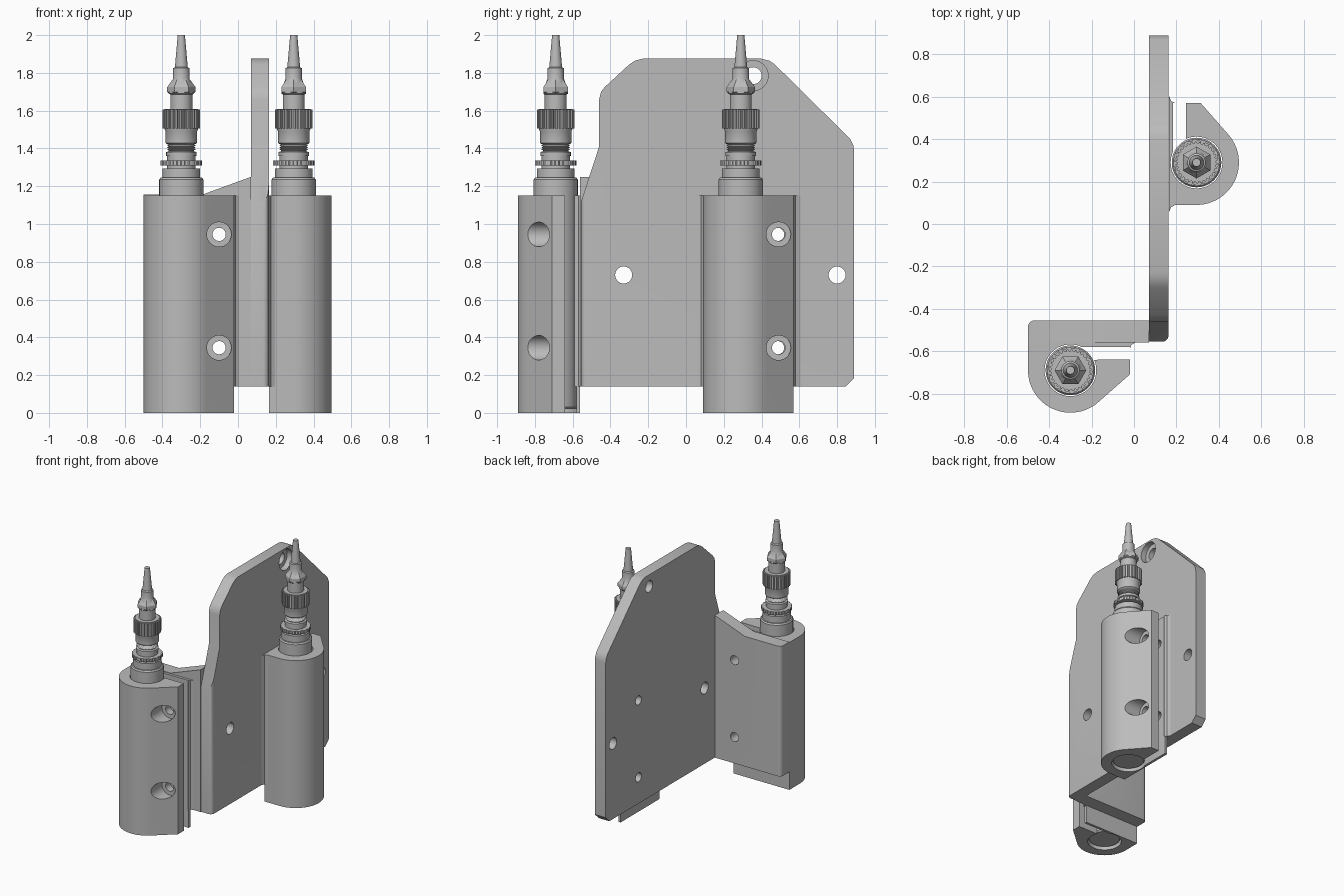
import bpy, bmesh, math
from mathutils import Matrix, Vector

old = bpy.data.objects.get("Cube")
if old:
    bpy.data.objects.remove(old, do_unlink=True)

grey = bpy.data.materials.new("machined grey")
grey.use_nodes = True
GREY = (0.5, 0.5, 0.5, 1)
grey.diffuse_color = GREY
grey.node_tree.nodes["Principled BSDF"].inputs["Base Color"].default_value = GREY


def finish(bm, name, matrix=None):
    bmesh.ops.recalc_face_normals(bm, faces=bm.faces[:])
    mesh = bpy.data.meshes.new(name)
    bm.to_mesh(mesh)
    bm.free()
    mesh.materials.append(grey)
    obj = bpy.data.objects.new(name, mesh)
    bpy.context.scene.collection.objects.link(obj)
    if matrix:
        obj.matrix_world = matrix
    return obj


def smooth(obj):
    bpy.ops.object.select_all(action='DESELECT')
    obj.select_set(True)
    bpy.context.view_layer.objects.active = obj
    bpy.ops.object.shade_smooth_by_angle(angle=math.radians(30))


def prism(name, points, axis, lo, hi, matrix=None, round_edge=None, radius=0.03):
    """Extrude a 2D outline along an axis; optionally round edges picked by a rule."""
    place = {'X': lambda a, b, d: (d, a, b), 'Y': lambda a, b, d: (a, d, b),
             'Z': lambda a, b, d: (a, b, d)}[axis]
    bm = bmesh.new()
    face = bm.faces.new([bm.verts.new(place(a, b, lo)) for a, b in points])
    ext = bmesh.ops.extrude_face_region(bm, geom=[face])
    new = [v for v in ext["geom"] if isinstance(v, bmesh.types.BMVert)]
    bmesh.ops.translate(bm, verts=new, vec=Vector(place(0, 0, hi - lo)))
    if round_edge:
        edges = [e for e in bm.edges if all(round_edge(v.co) for v in e.verts)]
        bmesh.ops.bevel(bm, geom=edges, offset=radius, segments=6, profile=0.5,
                        affect='EDGES')
    return finish(bm, name, matrix)


def rod_cutter(radius, centre, axis, length):
    bm = bmesh.new()
    bmesh.ops.create_cone(bm, cap_ends=True, segments=32, radius1=radius,
                          radius2=radius, depth=length)
    turn = Matrix.Rotation(math.pi / 2, 4, 'Y' if axis == 'X' else 'X')
    bmesh.ops.transform(bm, matrix=Matrix.Translation(centre) @ turn, verts=bm.verts[:])
    obj = finish(bm, "cutter")
    obj.hide_render = True
    return obj


def drill(obj, cutters):
    bpy.context.view_layer.objects.active = obj
    for c in cutters:
        mod = obj.modifiers.new("hole", 'BOOLEAN')
        mod.object, mod.operation, mod.solver = c, 'DIFFERENCE', 'EXACT'
        bpy.ops.object.modifier_apply(modifier=mod.name)
    for c in cutters:
        bpy.data.objects.remove(c, do_unlink=True)
    smooth(obj)


def arc(radius, start, end, steps):
    angles = [math.radians(start + (end - start) * i / steps) for i in range(steps + 1)]
    return [(radius * math.cos(a), radius * math.sin(a)) for a in angles]


def lathe(name, profile, matrix, sides=48):
    bm = bmesh.new()
    rings = [[bm.verts.new((r * math.cos(math.tau * i / sides),
                            r * math.sin(math.tau * i / sides), z)) for i in range(sides)]
             for r, z in profile]
    for a, b in zip(rings, rings[1:]):
        for i in range(sides):
            j = (i + 1) % sides
            bm.faces.new((a[i], a[j], b[j], b[i]))
    bm.faces.new(rings[0])
    bm.faces.new(rings[-1])
    obj = finish(bm, name, matrix)
    smooth(obj)
    return obj


def toothed_ring(name, radius, depth, teeth, lo, hi, matrix):
    outline = []
    for i in range(teeth * 4):
        r = radius if i % 4 < 2 else radius - depth
        a = math.tau * (i + 0.5 * (i % 2)) / (teeth * 4)
        outline.append((r * math.cos(a), r * math.sin(a)))
    return prism(name, outline, 'Z', lo, hi, matrix)


HOLE_HEIGHTS = (0.345, 0.945)
BOTTOM = 0.14

# Upright mounting plate with its rounded bend edge
plate_outline = [(-0.555, BOTTOM), (0.845, BOTTOM), (0.89, 0.185), (0.89, 1.39),
                 (0.885, 1.42), (0.87, 1.45), (0.47, 1.845), (0.44, 1.865), (0.4, 1.875),
                 (-0.23, 1.875), (-0.27, 1.865), (-0.3, 1.845), (-0.43, 1.725),
                 (-0.45, 1.7), (-0.46, 1.66), (-0.46, 1.41), (-0.555, 1.12)]
plate = prism("mounting_plate", plate_outline, 'X', 0.07, 0.163,
              round_edge=lambda p: p.x > 0.16 and p.y < -0.55)
cutters = [rod_cutter(0.045, (0.1, y, z), 'X', 0.6)
           for y, z in ((-0.33, 0.73), (0.8, 0.73), (0.355, 1.785))]
cutters.append(rod_cutter(0.08, (0.22, 0.355, 1.785), 'X', 0.2))
cutters += [rod_cutter(0.035, (0.1, 0.485, z), 'X', 0.6) for z in HOLE_HEIGHTS]
drill(plate, cutters)

# Side flange
flange = prism("side_flange",
               [(-0.5, BOTTOM), (0.07, BOTTOM), (0.07, 1.25), (-0.19, 1.155), (-0.5, 1.155)],
               'Y', -0.56, -0.455,
               round_edge=lambda p: p.x < -0.49 and p.y > -0.46)
drill(flange, [rod_cutter(0.035, (-0.1, -0.5, z), 'Y', 0.6) for z in HOLE_HEIGHTS])

# Split clamp cross-section: outer curve, tail, slit, bore, thin back jaw
clamp_outline = ([(-0.2, 0.13)] + arc(0.2, 180, 312, 24) + [(0.28, -0.02), (0.28, 0.05)]
                 + arc(0.122, 24, -295, 48) + [(0.28, 0.11), (0.28, 0.13)])

# Sensor body and cable plug (radius, height)
body_profile = [(0.11, 0.02), (0.117, 0.03), (0.117, 1.235), (0.11, 1.245), (0.1, 1.245),
                (0.1, 1.295), (0.075, 1.295), (0.075, 1.36), (0.08, 1.36), (0.08, 1.38),
                (0.068, 1.385), (0.068, 1.39)]
thread_profile = [(r, 1.39 + 0.01 * i + dz) for i in range(4)
                  for r, dz in ((0.066, 0.0), (0.077, 0.004))]
plug_profile = [(0.083, 1.43), (0.083, 1.49), (0.088, 1.5), (0.088, 1.61), (0.058, 1.61),
                (0.058, 1.685), (0.065, 1.69), (0.065, 1.71), (0.045, 1.765),
                (0.043, 1.77), (0.043, 1.825), (0.034, 1.83), (0.019, 2.0)]


def sensor_unit(label, x, y, turn, weld_sides):
    m = Matrix.Translation((x, y, 0)) @ Matrix.Rotation(turn, 4, 'Z')
    clamp = prism(label + "_clamp", clamp_outline, 'Z', 0, 1.15)
    cutters = []
    for z in HOLE_HEIGHTS:
        cutters.append(rod_cutter(0.035, (0.2, 0, z), 'Y', 0.8))
        cutters.append(rod_cutter(0.065, (0.2, -0.21, z), 'Y', 0.4))
    drill(clamp, cutters)
    clamp.matrix_world = m
    for edge, out in weld_sides:
        prism(label + "_weld_bead",
              [(edge, 0.13), (edge + out, 0.13), (edge + out * 0.3, 0.12), (edge, 0.1)],
              'Z', BOTTOM, 1.15, m)
    lathe(label + "_sensor", body_profile + thread_profile + plug_profile, m)
    toothed_ring(label + "_lock_nut", 0.11, 0.006, 16, 1.31, 1.335, m)
    toothed_ring(label + "_knurled_ring", 0.099, 0.008, 30, 1.505, 1.605, m)
    # Six-sided cable gland
    gland = lathe(label + "_gland_nut", [(0.065, 1.69), (0.075, 1.7), (0.075, 1.725),
                                         (0.046, 1.765)], m, sides=6)


sensor_unit("front", -0.3, -0.69, 0, [(0.28, 0.025)])
sensor_unit("rear", 0.295, 0.29, math.pi / 2, [(0.28, 0.035), (-0.2, -0.035)])
